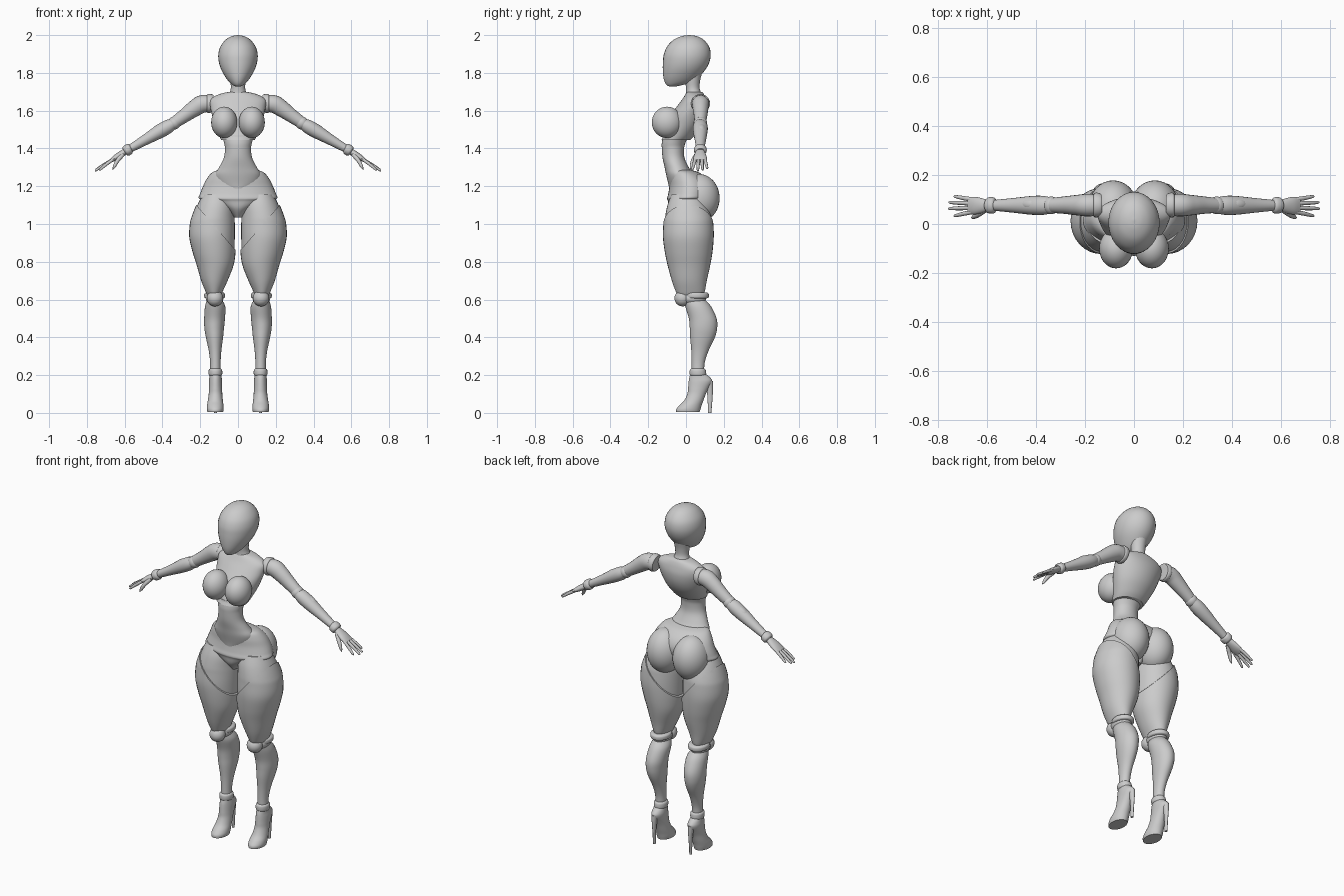
import bpy, bmesh
from math import sin, cos, pi, radians
from mathutils import Vector, Matrix

SIDES = 32


def spline(rows, steps=5):
    """Catmull-Rom resampling of a list of equal-length rows."""
    out = []
    for i in range(len(rows) - 1):
        a, b, c, d = (rows[max(i - 1, 0)], rows[i], rows[i + 1], rows[min(i + 2, len(rows) - 1)])
        for s in range(steps):
            t = s / steps
            out.append([0.5 * (2 * q + (r - p) * t + (2 * p - 5 * q + 4 * r - w) * t * t
                               + (3 * q - p - 3 * r + w) * t ** 3) for p, q, r, w in zip(a, b, c, d)])
    return out + [list(rows[-1])]


def finish(name, bm, mirror):
    bmesh.ops.recalc_face_normals(bm, faces=bm.faces)
    me = bpy.data.meshes.new(name)
    bm.to_mesh(me)
    bm.free()
    ob = bpy.data.objects.new(name, me)
    bpy.context.collection.objects.link(ob)
    bpy.ops.object.select_all(action='DESELECT')
    ob.select_set(True)
    bpy.context.view_layer.objects.active = ob
    bpy.ops.object.shade_smooth_by_angle(angle=radians(42))
    if mirror:
        m = ob.modifiers.new("Mirror", 'MIRROR')
        m.merge_threshold = 0.0001
    return ob


def skin(name, rings, mirror, cut=None, sides=SIDES):
    """Skin rings of points; cut = (point, normal) removes the normal side."""
    bm = bmesh.new()
    vs = [[bm.verts.new(p) for p in r] for r in rings]
    for a, b in zip(vs, vs[1:]):
        for i in range(sides):
            j = (i + 1) % sides
            bm.faces.new((a[i], a[j], b[j], b[i]))
    bm.faces.new(vs[0])
    bm.faces.new(vs[-1])
    if cut:
        res = bmesh.ops.bisect_plane(bm, geom=bm.verts[:] + bm.edges[:] + bm.faces[:],
                                     plane_co=cut[0], plane_no=cut[1], clear_outer=True)
        edges = [e for e in res['geom_cut'] if isinstance(e, bmesh.types.BMEdge)]
        bmesh.ops.edgeloop_fill(bm, edges=edges)
    return finish(name, bm, mirror)


def stack(name, rows, mirror=False, inset=0.0, cut=None):
    """Horizontal oval rings. Rows: z, x0, x1, y0, y1 (or z, half_x, y0, y1)."""
    rows = [r if len(r) == 5 else (r[0], -r[1], r[1], r[2], r[3]) for r in rows]
    rings = []
    for z, x0, x1, y0, y1 in spline(rows):
        rings.append([((x0 + x1) / 2 + ((x1 - x0) / 2 - inset) * cos(2 * pi * i / SIDES),
                       (y0 + y1) / 2 + ((y1 - y0) / 2 - inset) * sin(2 * pi * i / SIDES), z)
                      for i in range(SIDES)])
    return skin(name, rings, mirror, cut)


def tube(name, rows, sides=20):
    """Mirrored limb along a path. Rows: x, y, z, radius along y, radius across."""
    pts = spline(rows)
    rings = []
    for k, (x, y, z, ry, rn) in enumerate(pts):
        d = (Vector(pts[min(k + 1, len(pts) - 1)][:3]) - Vector(pts[max(k - 1, 0)][:3])).normalized()
        u = Vector((0, 1, 0))
        u = (u - d * u.dot(d)).normalized()
        v = d.cross(u)
        rings.append([Vector((x, y, z)) + u * ry * cos(2 * pi * i / sides) + v * rn * sin(2 * pi * i / sides)
                      for i in range(sides)])
    return skin(name, rings, True, sides=sides)


def ball(name, c, r, tilt=0.0, mirror=True):
    """Ellipsoid, tilted about y."""
    bm = bmesh.new()
    mat = Matrix.Translation(c) @ Matrix.Rotation(tilt, 4, 'Y') @ Matrix.Diagonal((*r, 1))
    bmesh.ops.create_uvsphere(bm, u_segments=32, v_segments=20, radius=1, matrix=mat)
    return finish(name, bm, mirror)


# Head and neck
stack("head", [(1.728, .010, -.085, -.055), (1.733, .024, -.10, -.03), (1.75, .045, -.112, .03),
               (1.78, .068, -.12, .07), (1.82, .09, -.123, .105), (1.86, .102, -.122, .125),
               (1.90, .104, -.117, .131), (1.94, .093, -.1, .122), (1.975, .066, -.066, .094),
               (1.994, .034, -.024, .058), (2.0, .003, .014, .02)])
stack("neck", [(1.80, .047, -.01, .085), (1.76, .041, -.005, .075), (1.72, .038, .0, .072),
               (1.69, .047, .0, .082), (1.67, .065, -.005, .09)])

# Torso
stack("chest", [(1.70, .045, .005, .085), (1.687, .10, -.003, .095), (1.66, .145, -.02, .105),
                (1.62, .147, -.05, .112), (1.57, .136, -.085, .106), (1.52, .12, -.1, .085),
                (1.47, .1, -.118, .048), (1.445, .089, -.13, .022)])
ball("breast", (.073, -.1, 1.538), (.069, .081, .083))
stack("abdomen", [(1.47, .085, -.12, .015), (1.43, .074, -.128, -.003), (1.40, .069, -.128, -.01),
                  (1.35, .075, -.124, -.008), (1.30, .10, -.113, .015), (1.26, .122, -.105, .04),
                  (1.21, .11, -.093, .05), (1.175, .06, -.088, .04)])

# Pelvis
stack("pelvis", [(1.285, .105, -.075, .03), (1.272, .138, -.083, .07), (1.24, .165, -.088, .11),
                 (1.20, .185, -.088, .13), (1.16, .201, -.094, .13), (1.135, .206, -.1, .12),
                 (1.12, .16, -.095, .1), (1.08, .07, -.085, .08), (1.035, .02, -.05, .05)])
ball("buttock", (.085, .068, 1.137), (.1, .11, .128))

# Upper legs: inset hip above a slanted seam, full thigh below
leg = [(1.155, .03, .195, -.085, .09), (1.10, .015, .222, -.105, .12), (1.04, .012, .245, -.117, .14),
       (1.0, .01, .255, -.12, .145), (.93, .01, .258, -.122, .147), (.85, .013, .24, -.112, .14),
       (.78, .024, .218, -.097, .128), (.70, .055, .195, -.075, .11), (.645, .08, .173, -.055, .1),
       (.625, .088, .163, -.045, .092)]
seam, up = Vector((.12, 0, .985)), Vector((-1.15, 0, 1)).normalized()
stack("thigh", leg, True, 0, (seam, up))
stack("hip_joint", leg, True, .007, (seam, -up))

# Knees, shins
ball("knee_joint", (.124, .04, .607), (.047, .067, .038))
ball("knee_cap", (.122, -.018, .607), (.043, .043, .043))
stack("knee_band", [(.606, .078, .17, .0, .11), (.612, .07, .178, -.01, .12),
                    (.63, .07, .178, -.01, .12), (.638, .078, .17, .0, .11)], True)
stack("shin", [(.595, .082, .165, -.012, .105), (.56, .067, .175, -.003, .135), (.50, .069, .179, .015, .162),
               (.45, .074, .178, .02, .165), (.40, .079, .17, .022, .153), (.33, .088, .155, .028, .12),
               (.27, .092, .148, .03, .1), (.215, .092, .148, .03, .095)], True)

# High-heeled boots
stack("ankle_ring", [(.195, .092, .148, .028, .1), (.203, .084, .155, .02, .107),
                     (.226, .084, .155, .02, .105), (.235, .092, .148, .028, .097)], True)
stack("boot", [(.21, .09, .15, .024, .1), (.185, .086, .152, .017, .13), (.165, .084, .154, .014, .138),
               (.13, .084, .154, .011, .12), (.10, .083, .155, .007, .105), (.065, .08, .16, -.01, .092),
               (.04, .077, .164, -.035, .083), (.02, .076, .165, -.051, .077), (.004, .079, .162, -.052, .072)], True)
stack("heel", [(.17, .1, .138, .085, .143), (.13, .106, .132, .108, .143), (.07, .111, .127, .114, .14),
               (0, .112, .126, .117, .134)], True)

# Arms
tube("upper_arm", [(.14, .077, 1.637, .043, .043), (.19, .077, 1.635, .046, .047),
                   (.23, .077, 1.612, .042, .044), (.28, .077, 1.576, .036, .037), (.33, .076, 1.541, .031, .032)])
tube("shoulder_ring", [(.135, .077, 1.637, .046, .046), (.145, .077, 1.638, .05, .05),
                       (.16, .077, 1.638, .05, .05), (.165, .077, 1.638, .044, .044)])
ball("elbow_joint", (.338, .076, 1.534), (.034, .036, .034))
tube("forearm", [(.345, .076, 1.53, .034, .03), (.375, .076, 1.513, .039, .037), (.42, .076, 1.487, .038, .036),
                 (.5, .076, 1.44, .029, .027), (.58, .076, 1.394, .021, .02)])
ball("elbow_cap", (.425, .08, 1.507), (.042, .022, .018), radians(31))
tube("wrist_ring", [(.566, .076, 1.402, .024, .022), (.574, .076, 1.398, .033, .029),
                    (.592, .076, 1.387, .033, .029), (.6, .076, 1.382, .024, .022)])

# Hands
tube("palm", [(.59, .076, 1.388, .02, .016), (.62, .075, 1.369, .03, .017), (.65, .075, 1.35, .036, .015),
              (.675, .075, 1.334, .034, .009)])
for n, (y0, y1, tip, drop) in enumerate([(.049, .034, .735, .012), (.066, .063, .757, .003),
                                         (.084, .088, .755, 0), (.1, .112, .735, .004)]):
    z1 = 1.339 - (tip - .665) * .6 - drop
    tube("finger_%d" % (n + 1), [(.66, y0, 1.343, .009, .009),
                                 ((.66 + tip) / 2, (y0 + y1) / 2, (1.346 + z1) / 2, .0085, .0085),
                                 (tip - .006, y1, z1 + .004, .006, .006), (tip, y1, z1, .001, .001)], 10)
tube("thumb", [(.61, .056, 1.368, .012, .012), (.638, .037, 1.335, .011, .011),
               (.655, .028, 1.304, .008, .008), (.664, .025, 1.287, .001, .001)], 10)
